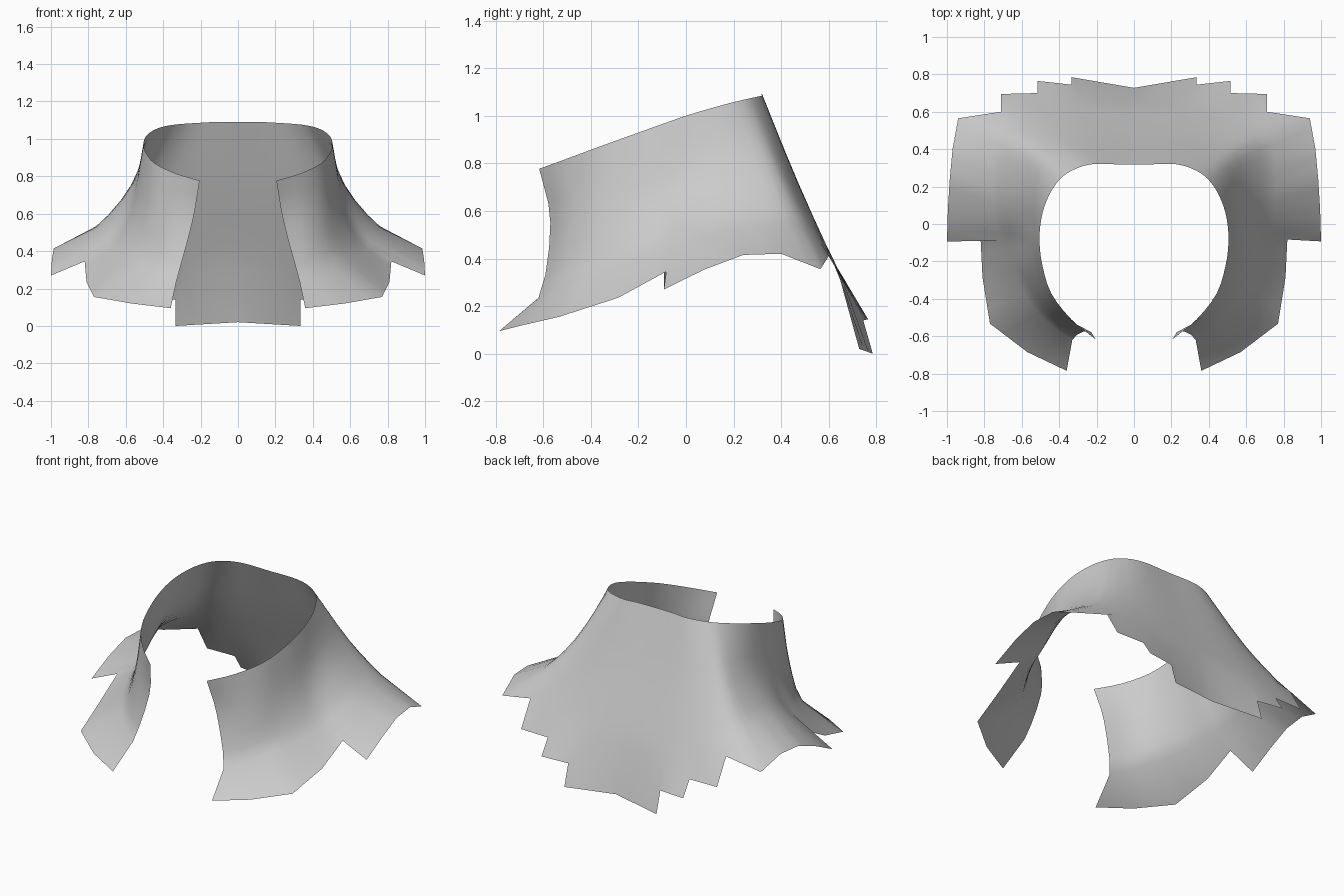
import bpy, bmesh
from mathutils import Vector

if "Cube" in bpy.data.objects:
    bpy.data.objects.remove(bpy.data.objects["Cube"])

# Guide rows of the right half, from the back centre round to the front opening
neck = [(0, .317, 1.09), (.13, .32, 1.09), (.22, .32, 1.085), (.30, .30, 1.08),
        (.38, .255, 1.07), (.44, .18, 1.052), (.48, .09, 1.027), (.50, 0, 1.0),
        (.505, -.10, .965), (.49, -.22, .922), (.443, -.37, .868), (.335, -.51, .816),
        (.205, -.617, .777)]
shoulder = [(0, .47, .72), (.20, .475, .71), (.34, .468, .71), (.46, .445, .715),
            (.545, .385, .745), (.568, .265, .755), (.572, .13, .745), (.568, .01, .705),
            (.562, -.10, .655), (.54, -.23, .61), (.472, -.40, .575), (.375, -.505, .555),
            (.245, -.57, .55)]
flare = [(0, .648, .31), (.285, .66, .30), (.45, .637, .36), (.61, .568, .465),
         (.715, .475, .53), (.755, .32, .535), (.757, .16, .52), (.742, .03, .48),
         (.70, -.09, .43), (.65, -.25, .375), (.548, -.435, .33), (.435, -.552, .275),
         (.33, -.62, .235)]
hem = [(0, .728, .02), (.335, .785, 0), (.515, .765, .145), (.712, .695, .245),
       (.94, .565, .355), (.97, .40, .42), (.985, .24, .415), (.995, .08, .355),
       (1, -.093, .27), (.81, -.285, .235), (.77, -.533, .155), (.57, -.685, .12),
       (.36, -.785, .095)]
# Notches: where the hem jumps up to start the next, shorter panel
notch = {1: (.335, .745, .14), 2: (.515, .70, .245), 3: (.712, .60, .41),
         8: (.82, -.083, .345)}
SUB = 3


def spline(p0, p1, p2, p3, t):
    return 0.5 * (2 * p1 + (p2 - p0) * t + (2 * p0 - 5 * p1 + 4 * p2 - p3) * t * t
                  + (3 * p1 - p0 - 3 * p2 + p3) * t ** 3)


def smooth_row(points):
    """Curve through a guide row, mirrored across the back centre."""
    p = [Vector(q) for q in points]
    p = [Vector((-p[1].x, p[1].y, p[1].z))] + p + [2 * p[-1] - p[-2]]
    out = [spline(*p[i:i + 4], k / SUB) for i in range(len(points) - 1) for k in range(SUB)]
    return out + [p[-2]]


rows = [smooth_row(r) for r in (neck, shoulder, flare)]
hem = [Vector(h) for h in hem]
bm = bmesh.new()

# Smooth upper body: columns run from the neck down to the flare row
grid = []
for c in range(len(rows[0])):
    n, s, f = (r[c] for r in rows)
    i, k = divmod(c, SUB)
    end = hem[i] if k == 0 else hem[i].lerp(hem[i + 1], k / SUB)
    p = [2 * n - s, n, s, f, end]
    col = [spline(*p[a:a + 4], j / SUB) for a in (0, 1) for j in range(SUB)] + [f]
    grid.append([bm.verts.new(v) for v in col])
for a, b in zip(grid, grid[1:]):
    for j in range(len(a) - 1):
        bm.faces.new((a[j], a[j + 1], b[j + 1], b[j]))

# Notched hem panels hanging from the flare row
notch_verts = {i: bm.verts.new(p) for i, p in notch.items()}
hem_verts = [bm.verts.new(h) for h in hem]
for i in range(len(hem) - 1):
    first = notch_verts.get(i, hem_verts[i])
    last = hem_verts[i + 1]
    line = [first] + [bm.verts.new(first.co.lerp(last.co, k / SUB))
                      for k in range(1, SUB)] + [last]
    for k in range(SUB):
        c = i * SUB + k
        loop = [grid[c][-1], line[k], line[k + 1]]
        if k == SUB - 1 and i + 1 in notch_verts:
            loop.append(notch_verts[i + 1])
        bm.faces.new(loop + [grid[c + 1][-1]])

mesh = bpy.data.meshes.new("cape_collar")
bm.to_mesh(mesh)
bm.free()
collar = bpy.data.objects.new("cape_collar", mesh)
bpy.context.collection.objects.link(collar)

# Left half by mirroring
mirror = collar.modifiers.new("mirror", 'MIRROR')
mirror.use_clip = True
mirror.merge_threshold = 0.001

grey = bpy.data.materials.new("light_grey")
grey.diffuse_color = (0.6, 0.6, 0.6, 1)
grey.use_nodes = True
grey.node_tree.nodes["Principled BSDF"].inputs["Base Color"].default_value = grey.diffuse_color
mesh.materials.append(grey)
mesh.polygons.foreach_set("use_smooth", [True] * len(mesh.polygons))
